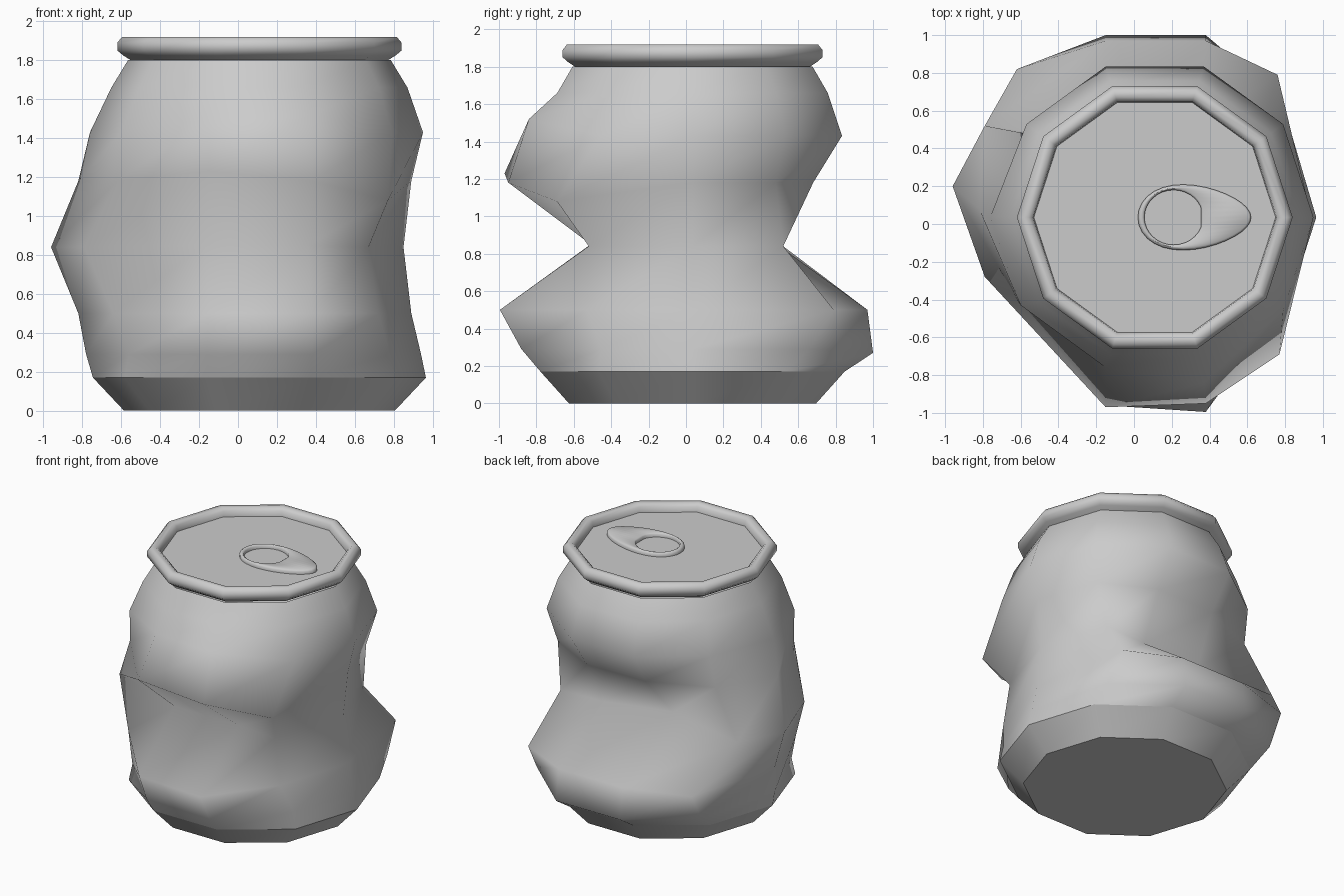
import bpy, bmesh, math

if "Cube" in bpy.data.objects:
    bpy.data.objects.remove(bpy.data.objects["Cube"])

CX, CY, N = 0.11, 0.035, 10


def ring(z, r, moved=None):
    """Ten-sided ring; 'moved' pushes single corners to a crumpled place."""
    pts = [(CX + r * math.cos(math.tau * k / N), CY + r * math.sin(math.tau * k / N), z)
           for k in range(N)]
    for k, p in (moved or {}).items():
        pts[k] = (p[0], p[1], p[2] if len(p) > 2 else z)
    return pts


def loft(name, rings, sharp=(), cap_start=False, cap_end=False, closed=False):
    """Skin a stack of rings; rings listed in 'sharp' keep hard edges."""
    bm = bmesh.new()
    loops = [[bm.verts.new(p) for p in r] for r in rings]
    n = len(loops[0])
    pairs = list(zip(loops, loops[1:])) + ([(loops[-1], loops[0])] if closed else [])
    for a, b in pairs:
        for i in range(n):
            j = (i + 1) % n
            bm.faces.new((a[i], a[j], b[j], b[i])).smooth = True
    if cap_start:
        bm.faces.new(loops[0][::-1])
    if cap_end:
        bm.faces.new(loops[-1])
    for s in sharp:
        for i in range(n):
            e = bm.edges.get((loops[s][i], loops[s][(i + 1) % n]))
            if e:
                e.smooth = False
    bmesh.ops.recalc_face_normals(bm, faces=bm.faces)
    me = bpy.data.meshes.new(name)
    bm.to_mesh(me)
    bm.free()
    ob = bpy.data.objects.new(name, me)
    bpy.context.collection.objects.link(ob)
    return ob


# Crushed body: dents front and back at mid height, bulging lips around them
body = [
    ring(0.0, 0.695),
    ring(0.17, 0.855),
    ring(0.29, 0.83, {1: (0.78, 0.66), 2: (0.38, 1.0, 0.27), 3: (-0.15, 1.0, 0.27),
                      4: (-0.62, 0.7), 5: (-0.78, 0.06), 7: (-0.16, -0.86), 8: (0.38, -0.88)}),
    ring(0.50, 0.78, {1: (0.76, 0.79), 2: (0.38, 0.97), 3: (-0.15, 0.97), 4: (-0.62, 0.82),
                      5: (-0.82, 0.12), 6: (-0.64, -0.39), 7: (-0.15, -0.96),
                      8: (0.38, -0.995), 9: (0.72, -0.53)}),
    ring(0.84, 0.74, {1: (0.68, 0.52), 2: (0.33, 0.50), 3: (-0.20, 0.44, 0.88),
                      4: (-0.79, 0.52), 5: (-0.96, 0.20), 6: (-0.79, -0.28),
                      7: (-0.17, -0.51, 0.85), 8: (0.36, -0.51, 0.85), 9: (0.67, -0.52)}),
    ring(1.18, 0.78, {1: (0.73, 0.48), 2: (0.35, 0.68), 3: (-0.13, 0.67), 4: (-0.58, 0.48),
                      5: (-0.82, 0.08), 6: (-0.62, -0.40), 7: (-0.15, -0.97, 1.23),
                      8: (0.38, -0.95, 1.18), 9: (0.77, -0.69, 1.08)}),
    ring(1.43, 0.84, {5: (-0.76, 0.04), 6: (-0.60, -0.43), 7: (-0.15, -0.76, 1.50),
                      8: (0.37, -0.84, 1.52)}),
    ring(1.66, 0.76),
    ring(1.80, 0.675),
]
loft("can_body", body, sharp=(0, 1), cap_start=True)

# Rolled rim with the recessed lid
profile = [(0.66, 1.80), (0.70, 1.825), (0.73, 1.85), (0.73, 1.89), (0.705, 1.92),
           (0.67, 1.92), (0.645, 1.90), (0.64, 1.86)]
loft("rim_and_lid", [ring(z, r) for r, z in profile], sharp=(0, 7), cap_end=True)


# Pull tab: teardrop plate with a finger hole
def teardrop(z, grow):
    return [(0.32 - (0.30 + grow) * math.cos(t),
             CY + (0.17 + grow) * math.sin(t) * (1 + 0.22 * math.cos(t)), z)
            for t in (math.tau * i / 32 for i in range(32))]


def hole(z, grow):
    return [(min(0.21 - (0.155 + grow) * math.cos(t), 0.355 + grow),
             CY + (0.145 + grow) * math.sin(t), z)
            for t in (math.tau * i / 32 for i in range(32))]


loft("pull_tab", [teardrop(1.862, 0), teardrop(1.882, 0), teardrop(1.892, -0.012),
                  hole(1.892, 0.01), hole(1.885, 0), hole(1.862, 0)],
     sharp=(0, 5), closed=True)
